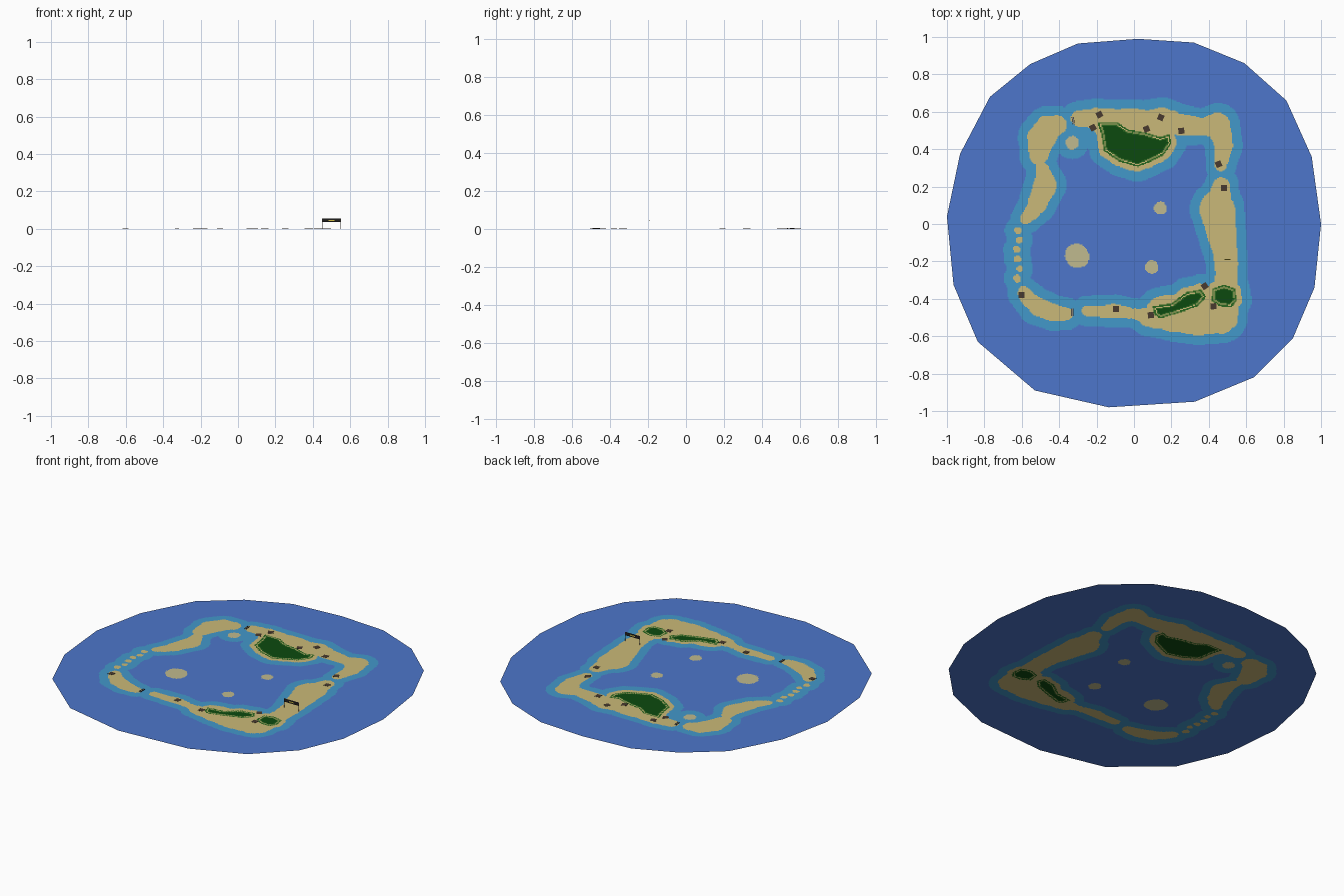
import bpy, bmesh, math
from mathutils import Vector, Matrix, noise

if "Cube" in bpy.data.objects:
    bpy.data.objects.remove(bpy.data.objects["Cube"])


def srgb(v):
    v /= 255
    return v / 12.92 if v <= 0.04045 else ((v + 0.055) / 1.055) ** 2.4


def material(name, r, g, b):
    m = bpy.data.materials.new(name)
    m.diffuse_color = (srgb(r), srgb(g), srgb(b), 1)
    m.use_nodes = True
    m.node_tree.nodes["Principled BSDF"].inputs["Base Color"].default_value = m.diffuse_color
    return m


SEA = material("deep blue", 77, 118, 203)
SHALLOW = material("shallow blue", 66, 152, 202)
SAND = material("sand", 202, 185, 120)
ISLET = material("pale islet sand", 192, 186, 142)
LEAF = material("leaf green", 42, 104, 32)
FOREST = material("forest green", 12, 74, 15)
BROWN = material("dark brown", 72, 58, 46)
GREY = material("grey", 130, 126, 118)
BLACK = material("near black", 32, 30, 28)
YELLOW = material("yellow", 210, 190, 70)


def make_object(name, bm, mats):
    me = bpy.data.meshes.new(name)
    bm.to_mesh(me)
    bm.free()
    for m in mats:
        me.materials.append(m)
    ob = bpy.data.objects.new(name, me)
    bpy.context.collection.objects.link(ob)
    return ob


def box(name, centre, size, mat, turn=0):
    bm = bmesh.new()
    bmesh.ops.create_cube(bm, size=1)
    bm.transform(Matrix.Translation(centre) @ Matrix.Rotation(turn, 4, 'Z')
                 @ Matrix.Diagonal((*size, 1)))
    return make_object(name, bm, [mat])


# Island spines: x, y, half width
north_west = [(-.51, .37, .052), (-.495, .46, .075), (-.46, .51, .07), (-.41, .53, .05)]
north = [(-.30, .565, .04), (-.2, .565, .055), (-.07, .53, .085), (.05, .52, .09),
         (.15, .55, .075), (.25, .53, .06), (.36, .52, .045), (.45, .53, .065),
         (.48, .42, .05), (.465, .31, .03)]
east = [(.47, .21, .04), (.445, .08, .095), (.475, -.08, .075), (.495, -.2, .06),
        (.495, -.3, .06), (.49, -.4, .075), (.47, -.5, .085), (.34, -.51, .085),
        (.2, -.5, .075), (.08, -.5, .05), (.01, -.48, .03)]
grove_ground = [(.14, -.46, .07), (.27, -.44, .075), (.36, -.39, .07)]
south = [(-.25, -.465, .03), (-.1, -.465, .037), (-.03, -.475, .03)]
south_west = [(-.36, -.48, .035), (-.43, -.475, .045), (-.52, -.44, .05), (-.59, -.37, .035)]
west = [(-.575, .03, .032), (-.52, .1, .05), (-.475, .21, .062), (-.49, .295, .035)]
stones = [[(-.62 + .008 * math.sin(2 * i), -.035 - .051 * i, .02)] * 2 for i in range(6)]
bay_islet = [[(-.33, .435, .036)] * 2]
lagoon_islets = [[(.14, .085, .035)] * 2, [(.095, -.23, .035)] * 2,
                 [(-.31, -.165, .06), (-.3, -.175, .06)]]

# Wooded areas as outlines
forest = [(-.195, .545), (-.09, .545), (-.03, .505), (.06, .49), (.14, .465), (.19, .48),
          (.2, .43), (.16, .37), (.08, .33), (.02, .305), (-.08, .335), (-.16, .39), (-.175, .48)]
grove = [(.1, -.44), (.2, -.425), (.28, -.365), (.36, -.35), (.385, -.39), (.34, -.44),
         (.24, -.475), (.14, -.505), (.11, -.485)]
copse = [(.42, -.345), (.48, -.325), (.54, -.345), (.55, -.41), (.52, -.445), (.46, -.44), (.415, -.41)]


def segments(paths):
    out = []
    for p in paths:
        for (ax, ay, ar), (bx, by, br) in zip(p, p[1:]):
            dx, dy = bx - ax, by - ay
            out.append((ax, ay, ar, dx, dy, br - ar, max(dx * dx + dy * dy, 1e-9)))
    return out


def distance(x, y, segs):
    """Distance outside the nearest tapered stroke (negative inside)."""
    best = 9
    for ax, ay, ar, dx, dy, dr, l2 in segs:
        t = min(1, max(0, ((x - ax) * dx + (y - ay) * dy) / l2))
        best = min(best, math.hypot(x - ax - t * dx, y - ay - t * dy) - ar - t * dr)
    return best


def inside(x, y, poly):
    hit = False
    for (ax, ay), (bx, by) in zip(poly, poly[1:] + poly[:1]):
        if (ay > y) != (by > y) and x < ax + (y - ay) * (bx - ax) / (by - ay):
            hit = not hit
    return hit


LAND = segments([north_west, north, east, grove_ground, south, south_west, west] + stones)
BAY = segments(bay_islet)
LAGOON = segments(lagoon_islets)
WOODS = []
for outline in (forest, grove, copse):
    ring = [(x, y, 0) for x, y in outline]
    WOODS.append((outline, segments([ring + ring[:1]])))


def zone(x, y):
    """Material slot of a spot on the map."""
    wob = .007 * noise.noise(Vector((x * 22, y * 22, 3)))
    wood = 9
    for outline, segs in WOODS:
        d = distance(x, y, segs)
        wood = min(wood, -d if inside(x, y, outline) else d)
    if wood < 0:
        if wood > -.009 or -.02 < wood < -.014:
            return 4
        return 2 if wood >= -.014 else 5
    land = min(distance(x, y, LAND), wood - .028) + wob
    if land < 0:
        return 2
    bay = distance(x, y, BAY) + wob
    if bay < 0 or distance(x, y, LAGOON) + wob < 0:
        return 3
    return 1 if min(land, bay) < .052 + wob else 0


# Atoll map: fine flat grid coloured by zone
HALF, N = .7, 240
bm = bmesh.new()
bmesh.ops.create_grid(bm, x_segments=N, y_segments=N, size=HALF)
for f in bm.faces:
    c = f.calc_center_median()
    f.material_index = zone(c.x, c.y)
make_object("atoll_map", bm, [SEA, SHALLOW, SAND, ISLET, LEAF, FOREST])

# Open sea: irregular many-sided sheet around the map
rim = [(.02, .99), (.32, .97), (.59, .86), (.815, .66), (.95, .36), (1, 0), (.965, -.34),
       (.85, -.61), (.64, -.82), (.325, -.95), (-.135, -.98), (-.53, -.89), (-.835, -.63),
       (-.965, -.325), (-1, .04), (-.93, .375), (-.77, .68), (-.555, .855), (-.30, .965)]
bm = bmesh.new()
for loop in (rim, [(-HALF, -HALF), (HALF, -HALF), (HALF, HALF), (-HALF, HALF)]):
    vs = [bm.verts.new((x, y, 0)) for x, y in loop]
    for a, b in zip(vs, vs[1:] + vs[:1]):
        bm.edges.new((a, b))
bmesh.ops.triangle_fill(bm, edges=bm.edges[:], use_beauty=True, normal=(0, 0, 1))
for f in bm.faces:
    if f.normal.z < 0:
        f.normal_flip()
make_object("open_sea", bm, [SEA])

# Huts: small flat dark squares on the beaches
huts = [(-.185, .585, .5), (-.22, .515, .5), (.067, .508, .4), (.143, .57, -.4), (.253, .498, .1),
        (.452, .32, .4), (.48, .192, 0), (.378, -.332, .6), (.425, -.44, .1), (.09, -.487, .1),
        (-.095, -.455, 0), (-.602, -.38, 0)]
for i, (x, y, turn) in enumerate(huts):
    box(f"hut_{i + 1}", (x, y, .001), (.032, .032, .001), BROWN, turn)

# Footbridges: arched deck of three planks with dark rails
for i, (x, y, turn) in enumerate([(-.33, -.472, 0), (-.325, .553, .12)]):
    for k in (-1, 0, 1):
        box(f"bridge_{i + 1}_deck_{k + 2}", (x - k * .013 * math.sin(turn), y + k * .013, .005 - .002 * abs(k)),
            (.009, .013, .001), GREY, turn)
    for s in (-1, 1):
        box(f"bridge_{i + 1}_rail_{(s + 3) // 2}", (x + s * .005, y, .004), (.002, .04, .003), BLACK, turn)

# Gate sign: two posts, dark banner and a plain yellow strip on both sides
GX, GY = .5, -.19
for s in (-1, 1):
    box("gate_post_" + ("left" if s < 0 else "right"), (GX + s * .05, GY, .0275), (.003, .002, .055), GREY)
    box("banner_strip_" + ("front" if s < 0 else "back"), (GX, GY + s * .0012, .045), (.032, .0008, .006), YELLOW)
box("gate_banner", (GX, GY, .045), (.1, .0018, .019), BLACK)
box("banner_trim", (GX, GY, .055), (.1, .002, .0015), GREY)
